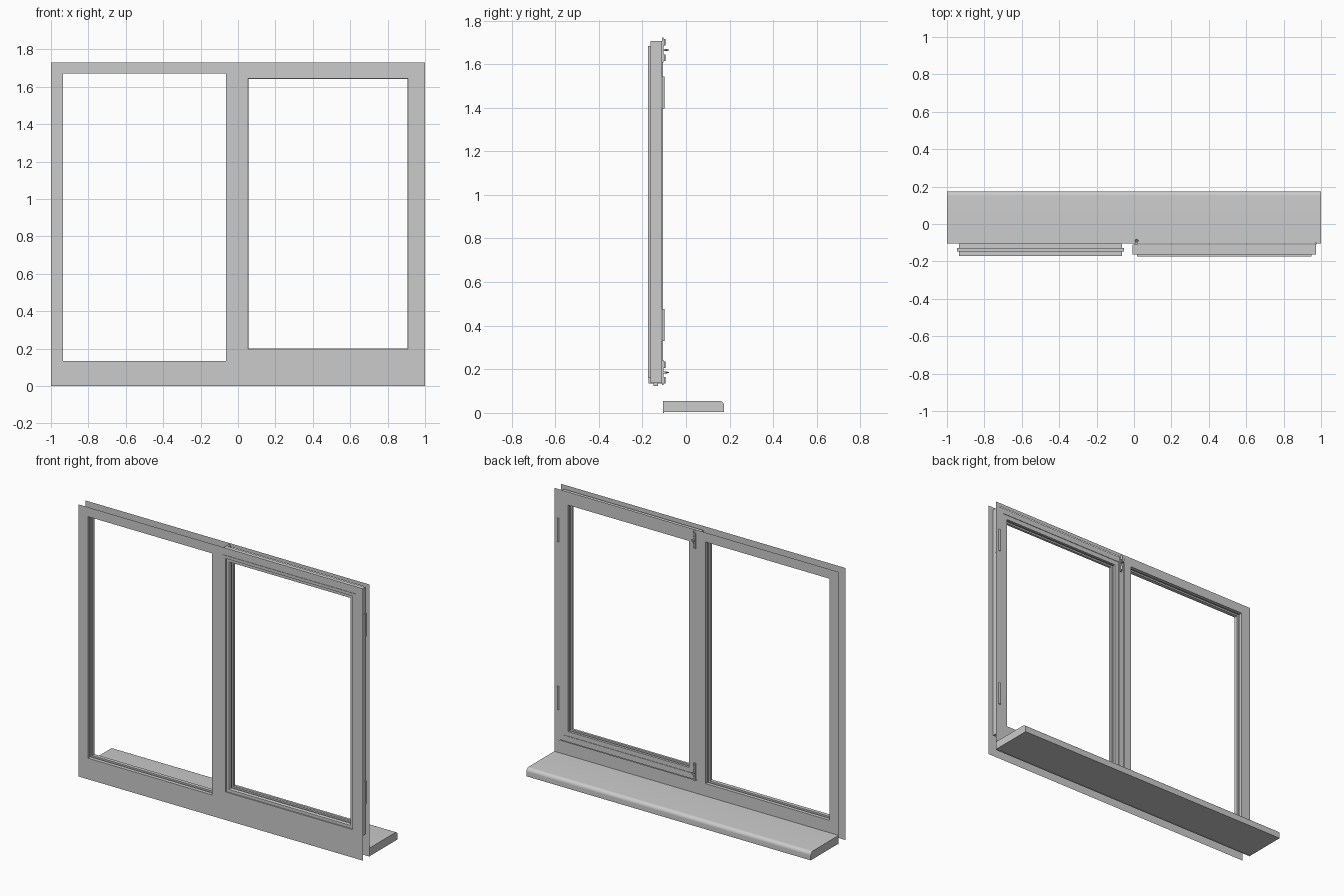
import bpy, bmesh, math
from mathutils import Matrix

if "Cube" in bpy.data.objects:
    bpy.data.objects.remove(bpy.data.objects["Cube"])

grey = bpy.data.materials.new("window_grey")
grey.diffuse_color = (0.6, 0.6, 0.6, 1)
grey.use_nodes = True
grey.node_tree.nodes["Principled BSDF"].inputs["Base Color"].default_value = grey.diffuse_color

BACK, FRONT = -0.105, -0.172           # y of the two frame sheets
FIXED = (-0.936, -0.064, 0.134, 1.67)  # x0, x1, z0, z1 of the fixed light
SASH = (-0.008, 0.972, 0.137, 1.707)   # outside of the opening sash


def inset(rect, d):
    x0, x1, z0, z1 = rect
    return (x0 + d, x1 - d, z0 + d, z1 - d)


def finish(name, bm):
    bmesh.ops.recalc_face_normals(bm, faces=bm.faces)
    mesh = bpy.data.meshes.new(name)
    bm.to_mesh(mesh)
    bm.free()
    mesh.materials.append(grey)
    ob = bpy.data.objects.new(name, mesh)
    bpy.context.collection.objects.link(ob)
    return ob


def sheet(name, y, holes):
    """Flat sheet with rectangular holes, facing outwards."""
    xs = sorted({-1, 1} | {v for h in holes for v in h[:2]})
    zs = sorted({0, 1.73} | {v for h in holes for v in h[2:]})
    bm = bmesh.new()
    for a, b in zip(xs, xs[1:]):
        for c, d in zip(zs, zs[1:]):
            mx, mz = (a + b) / 2, (c + d) / 2
            if any(h[0] < mx < h[1] and h[2] < mz < h[3] for h in holes):
                continue
            bm.faces.new([bm.verts.new((x, y, z))
                          for x, z in ((a, c), (b, c), (b, d), (a, d))])
    bmesh.ops.remove_doubles(bm, verts=bm.verts, dist=1e-5)
    ob = finish(name, bm)
    want = -1 if y == FRONT else 1
    if ob.data.polygons[0].normal.y * want < 0:
        ob.data.flip_normals()
    return ob


def ring(name, rect, profile, closed):
    """Sweep an (inset, y) profile round a rectangle with mitred corners."""
    bm = bmesh.new()
    loops = []
    for d, y in profile:
        x0, x1, z0, z1 = inset(rect, d)
        loops.append([bm.verts.new((x, y, z))
                      for x, z in ((x0, z0), (x1, z0), (x1, z1), (x0, z1))])
    n = len(loops)
    for i in range(n if closed else n - 1):
        p, q = loops[i], loops[(i + 1) % n]
        for k in range(4):
            m = (k + 1) % 4
            bm.faces.new((p[k], p[m], q[m], q[k]))
    return finish(name, bm)


def box(name, x0, x1, y0, y1, z0, z1):
    bm = bmesh.new()
    size = Matrix.Diagonal((x1 - x0, y1 - y0, z1 - z0, 1))
    centre = Matrix.Translation(((x0 + x1) / 2, (y0 + y1) / 2, (z0 + z1) / 2))
    bmesh.ops.create_cube(bm, size=1, matrix=centre @ size)
    return finish(name, bm)


def rod(name, centre, radius, length, rot=None):
    bm = bmesh.new()
    bmesh.ops.create_cone(bm, cap_ends=True, segments=12, radius1=radius,
                          radius2=radius, depth=length,
                          matrix=Matrix.Translation(centre) @ (rot or Matrix()))
    ob = finish(name, bm)
    smooth(ob)
    return ob


def smooth(ob):
    bpy.ops.object.select_all(action='DESELECT')
    ob.select_set(True)
    bpy.context.view_layer.objects.active = ob
    bpy.ops.object.shade_smooth_by_angle(angle=math.radians(35))


# Frame sheets
sheet("frame_front", FRONT, [FIXED, inset(SASH, 0.024)])
sheet("frame_back", BACK, [FIXED, SASH])

# Fixed light reveal with glazing groove
ring("fixed_reveal", FIXED,
     [(0, FRONT), (0, -0.148), (-0.01, -0.148), (-0.01, -0.128),
      (0, -0.128), (0, BACK)], False)

# Opening sash with stepped front, glazing groove and bead step behind
ring("sash", SASH,
     [(0, -0.109), (0, -0.163), (0.024, -0.163), (0.024, -0.175),
      (0.043, -0.175), (0.043, -0.168), (0.062, -0.168), (0.065, -0.163),
      (0.065, -0.148), (0.055, -0.148), (0.055, -0.128), (0.065, -0.128),
      (0.065, -0.112), (0.036, -0.112), (0.036, -0.109)], True)

# Sill with rounded nose
profile = [(BACK, 0.003), (0.175, 0.003)]
for i in range(9):
    a = math.radians(90 * i / 8)
    profile.append((0.152 + 0.023 * math.cos(a), 0.032 + 0.023 * math.sin(a)))
profile.append((BACK, 0.055))
bm = bmesh.new()
face = bm.faces.new([bm.verts.new((-1, y, z)) for y, z in profile])
new = bmesh.ops.extrude_face_region(bm, geom=[face])["geom"]
bmesh.ops.translate(bm, vec=(2, 0, 0),
                    verts=[v for v in new if isinstance(v, bmesh.types.BMVert)])
# Keep the starting end cap
if not any(all(v.co.x < 0 for v in f.verts) for f in bm.faces):
    bm.faces.new([v for v in bm.verts if v.co.x < 0])
smooth(finish("sill", bm))
# Base edge resting on the floor
box("sill_base", -1, 1, BACK, BACK + 0.004, 0, 0.004)

# Hinges on the outer stile
for label, z in (("lower", 0.403), ("upper", 1.47)):
    rod(label + "_hinge_pin", (0.972, -0.104, z), 0.006, 0.148)
    box(label + "_hinge_leaf", 0.968, 0.973, -0.14, -0.106, z - 0.07, z + 0.07)

# Latches on the meeting stile
turn = Matrix.Rotation(math.radians(90), 4, 'X')
for label, z in (("lower", 0.185), ("upper", 1.665)):
    box(label + "_latch_plate", 0.006, 0.022, -0.11, -0.103, z - 0.058, z + 0.058)
    rod(label + "_latch_knob", (0.014, -0.096, z), 0.005, 0.022, turn)
    for s in (-1, 1):
        rod(label + "_latch_barrel", (0.014, -0.102, z + s * 0.035), 0.007, 0.03)
        lean = Matrix.Rotation(math.radians(40 * s), 4, 'Z')
        rod(label + "_latch_lever", (0.014 + s * 0.005, -0.086, z),
            0.003, 0.016, lean @ turn)
